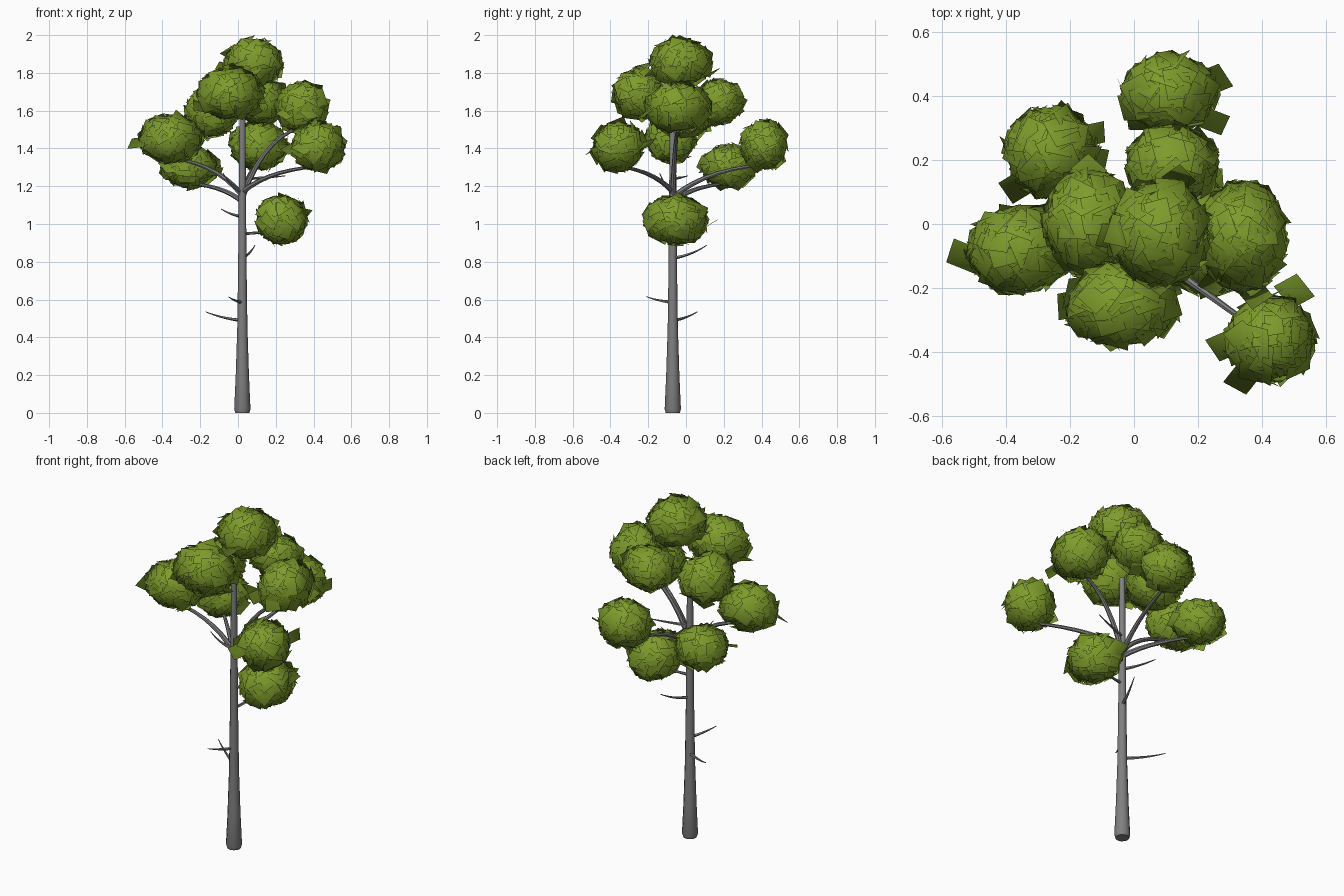
import bpy, bmesh, math, random
from mathutils import Vector, Quaternion

random.seed(7)
cube = bpy.data.objects.get("Cube")
if cube:
    bpy.data.objects.remove(cube, do_unlink=True)


def material(name, rgb):
    m = bpy.data.materials.new(name)
    m.use_nodes = True
    m.diffuse_color = (*rgb, 1)
    m.node_tree.nodes["Principled BSDF"].inputs["Base Color"].default_value = (*rgb, 1)
    return m


BARK = material("grey_bark", (0.22, 0.215, 0.215))
LEAF = material("leaf_green", (0.205, 0.33, 0.025))
AXIS = Vector((0.023, -0.07, 0))


def tube(name, points, radii, sides):
    """Tapered round tube along a list of points."""
    bm = bmesh.new()
    rings = []
    for i, p in enumerate(points):
        d = points[min(i + 1, len(points) - 1)] - points[max(i - 1, 0)]
        q = Vector((0, 0, 1)).rotation_difference(d)
        angles = [2 * math.pi * k / sides for k in range(sides)]
        rings.append([bm.verts.new(p + q @ Vector((math.cos(a), math.sin(a), 0)) * radii[i])
                      for a in angles])
    for low, high in zip(rings, rings[1:]):
        for k in range(sides):
            n = (k + 1) % sides
            bm.faces.new((low[k], low[n], high[n], high[k]))
    bm.faces.new(rings[0][::-1])
    bm.faces.new(rings[-1])
    me = bpy.data.meshes.new(name)
    bm.to_mesh(me)
    bm.free()
    me.materials.append(BARK)
    ob = bpy.data.objects.new(name, me)
    bpy.context.collection.objects.link(ob)
    bpy.ops.object.select_all(action='DESELECT')
    ob.select_set(True)
    bpy.context.view_layer.objects.active = ob
    bpy.ops.object.shade_smooth_by_angle(angle=math.radians(50))


def limb(name, start_z, end, radius, tip, out=0.35, rise=0.85, sides=7):
    """Bent branch from the trunk axis to an end point."""
    a = AXIS + Vector((0, 0, start_z))
    b = Vector(end)
    c = Vector((a.x + (b.x - a.x) * out, a.y + (b.y - a.y) * out, a.z + (b.z - a.z) * rise))
    ts = [i / 7 for i in range(8)]
    pts = [a * (1 - t) ** 2 + c * 2 * t * (1 - t) + b * t * t for t in ts]
    tube(name, pts, [radius + (tip - radius) * t for t in ts], sides)


def clump(name, centre, size, strays, count=130):
    """Ball of overlapping square leaf cards, with a few strays sticking out."""
    centre, size = Vector(centre), Vector(size)
    cards = []
    for i in range(count):
        # even spread over the ball, slightly jittered
        z = 1 - 2 * (i + 0.5) / count
        a = i * math.pi * (3 - math.sqrt(5)) + random.uniform(-0.2, 0.2)
        r = math.sqrt(1 - z * z)
        d = Vector((r * math.cos(a), r * math.sin(a), z))
        n = Vector((d.x / size.x, d.y / size.y, d.z / size.z)).normalized()
        tilt = Vector([random.uniform(-1, 1) for _ in range(3)])
        n = (n + tilt * random.choice((0.15, 0.25, 0.45))).normalized()
        cards.append((d * size * random.uniform(0.78, 0.9), n))
    for spot in strays:
        n = Vector((random.uniform(-0.3, 0.3), -0.5, 0.8)).normalized()
        cards.append((Vector(spot) - centre, n))
    bm = bmesh.new()
    normals = []
    for pos, n in cards:
        q = Vector((0, 0, 1)).rotation_difference(n) @ Quaternion((0, 0, 1), random.uniform(0, math.pi))
        h = random.uniform(0.038, 0.05)
        corners = [pos + q @ Vector((sx * h, sy * h, 0))
                   for sx, sy in ((-1, -1), (1, -1), (1, 1), (-1, 1))]
        bm.faces.new([bm.verts.new(centre + p) for p in corners])
        # soft shading that follows the ball
        normals += [(p.normalized() + n * 0.25).normalized() for p in corners]
    me = bpy.data.meshes.new(name)
    bm.to_mesh(me)
    bm.free()
    me.materials.append(LEAF)
    me.polygons.foreach_set("use_smooth", [True] * len(me.polygons))
    me.normals_split_custom_set_from_vertices(normals)
    bpy.context.collection.objects.link(bpy.data.objects.new(name, me))


# Trunk
profile = [(0, 0.037), (0.02, 0.043), (0.2, 0.035), (0.45, 0.027), (0.8, 0.022),
           (1.2, 0.019), (1.6, 0.015)]
tube("trunk", [AXIS + Vector((0, 0, z)) for z, r in profile], [r for z, r in profile], 12)

# Leaf clumps: centre, half size, height where the branch leaves the trunk, stray cards
crown = {
    "top": ((0.08, -0.03, 1.855), (0.165, 0.175, 0.138), None,
            [(-0.07, -0.04, 1.83), (0.14, 0.14, 1.8), (0.06, -0.18, 1.8)]),
    "front": ((-0.04, -0.25, 1.69), (0.185, 0.14, 0.143), None,
              [(-0.19, -0.25, 1.62), (0.1, -0.2, 1.66)]),
    "back_high": ((0.12, 0.18, 1.65), (0.15, 0.13, 0.123), None, [(0.21, 0.13, 1.62)]),
    "centre": ((-0.14, 0.0, 1.59), (0.15, 0.18, 0.138), None,
               [(-0.14, 0.17, 1.6), (-0.24, 0.0, 1.6)]),
    "left": ((0.34, -0.04, 1.62), (0.145, 0.185, 0.14), 1.14,
             [(0.25, -0.18, 1.58), (0.38, -0.22, 1.58), (0.36, -0.03, 1.73)]),
    "right": ((-0.355, -0.08, 1.45), (0.18, 0.14, 0.135), 1.15,
              [(-0.53, -0.1, 1.43), (-0.25, -0.1, 1.43)]),
    "back_right": ((-0.26, 0.225, 1.305), (0.15, 0.15, 0.12), 1.12,
                   [(-0.36, 0.12, 1.3), (-0.13, 0.28, 1.33), (-0.13, 0.2, 1.28)]),
    "back": ((0.11, 0.41, 1.415), (0.16, 0.125, 0.135), 1.14,
             [(0.25, 0.45, 1.4), (0.25, 0.32, 1.4), (0.02, 0.33, 1.42)]),
    "front_left": ((0.425, -0.36, 1.41), (0.145, 0.14, 0.14), 1.17,
                   [(0.5, -0.21, 1.42), (0.28, -0.38, 1.4), (0.34, -0.48, 1.4)]),
    "low": ((0.23, -0.055, 1.02), (0.14, 0.18, 0.138), None,
            [(0.23, 0.13, 1.0), (0.34, 0.0, 1.06)]),
}
for part, (centre, size, start, strays) in crown.items():
    clump(part + "_leaves", centre, size, strays)
    if start:
        x, y, z = centre
        limb(part + "_branch", start, (x, y, z - size[2] * 0.75), 0.015, 0.008)
limb("low_branch", 0.95, (0.17, -0.05, 0.96), 0.009, 0.005, 0.5, 0.1)

# Bare twigs on the trunk: start height, tip
twigs = [(0.49, (-0.17, 0.06, 0.535)), (0.585, (-0.05, -0.21, 0.615)),
         (0.82, (0.09, 0.11, 0.888)), (1.04, (-0.09, 0.07, 1.08)),
         (1.24, (0.25, 0.01, 1.255)), (1.17, (-0.08, -0.14, 1.27))]
for i, (start, tip) in enumerate(twigs):
    limb("twig_%d" % (i + 1), start, tip, 0.01, 0.002, 0.55, 0.2, 5)
